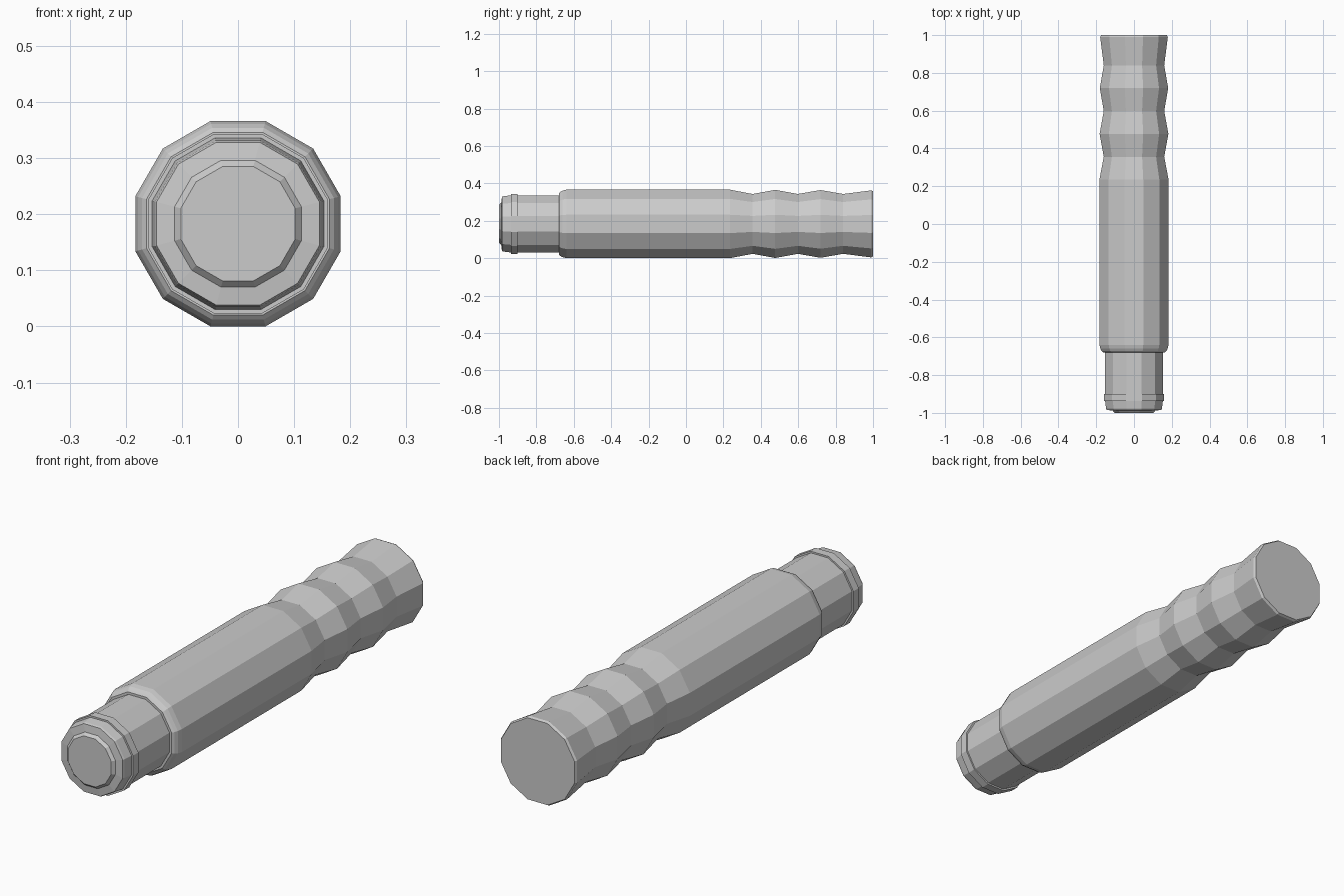
import bpy, bmesh, math

if "Cube" in bpy.data.objects:
    bpy.data.objects.remove(bpy.data.objects["Cube"])

SIDES = 12
CZ = 0.183                                  # height of the long axis
FLAT = math.cos(math.pi / SIDES)            # flat distance -> corner radius


def lathe(name, profile):
    """Closed 12-sided solid along y from (y, flat distance) pairs."""
    bm = bmesh.new()
    rings = []
    for y, a in profile:
        r = a / FLAT
        ring = []
        for i in range(SIDES):
            t = 2 * math.pi * (i + 0.5) / SIDES
            ring.append(bm.verts.new((r * math.cos(t), y, CZ + r * math.sin(t))))
        rings.append(ring)
    for a, b in zip(rings, rings[1:]):
        for i in range(SIDES):
            j = (i + 1) % SIDES
            bm.faces.new((a[i], a[j], b[j], b[i]))
    bm.faces.new(rings[0])
    bm.faces.new(rings[-1])
    bmesh.ops.recalc_face_normals(bm, faces=bm.faces)
    mesh = bpy.data.meshes.new(name)
    bm.to_mesh(mesh)
    bm.free()
    obj = bpy.data.objects.new(name, mesh)
    bpy.context.collection.objects.link(obj)
    return obj


# Main barrel: rounded shoulder, straight body, wavy grip, capped end
body = [(-0.68, 0.153), (-0.68, 0.163), (-0.673, 0.171), (-0.66, 0.178), (-0.64, 0.183)]
for k in range(3):
    y = 0.235 + 0.242 * k
    body += [(y, 0.183 - 0.001 * k), (y + 0.121, 0.16)]
body += [(0.99, 0.179), (1.0, 0.174)]
lathe("body", body)

# Narrow neck with a shallow sloped face and a small button at the tip
lathe("neck", [(-0.66, 0.153), (-0.935, 0.153), (-0.975, 0.148), (-0.984, 0.145),
               (-0.988, 0.113), (-1.0, 0.102)])

# Raised collar around the neck
lathe("collar", [(-0.90, 0.15), (-0.90, 0.16), (-0.936, 0.16), (-0.936, 0.15)])
